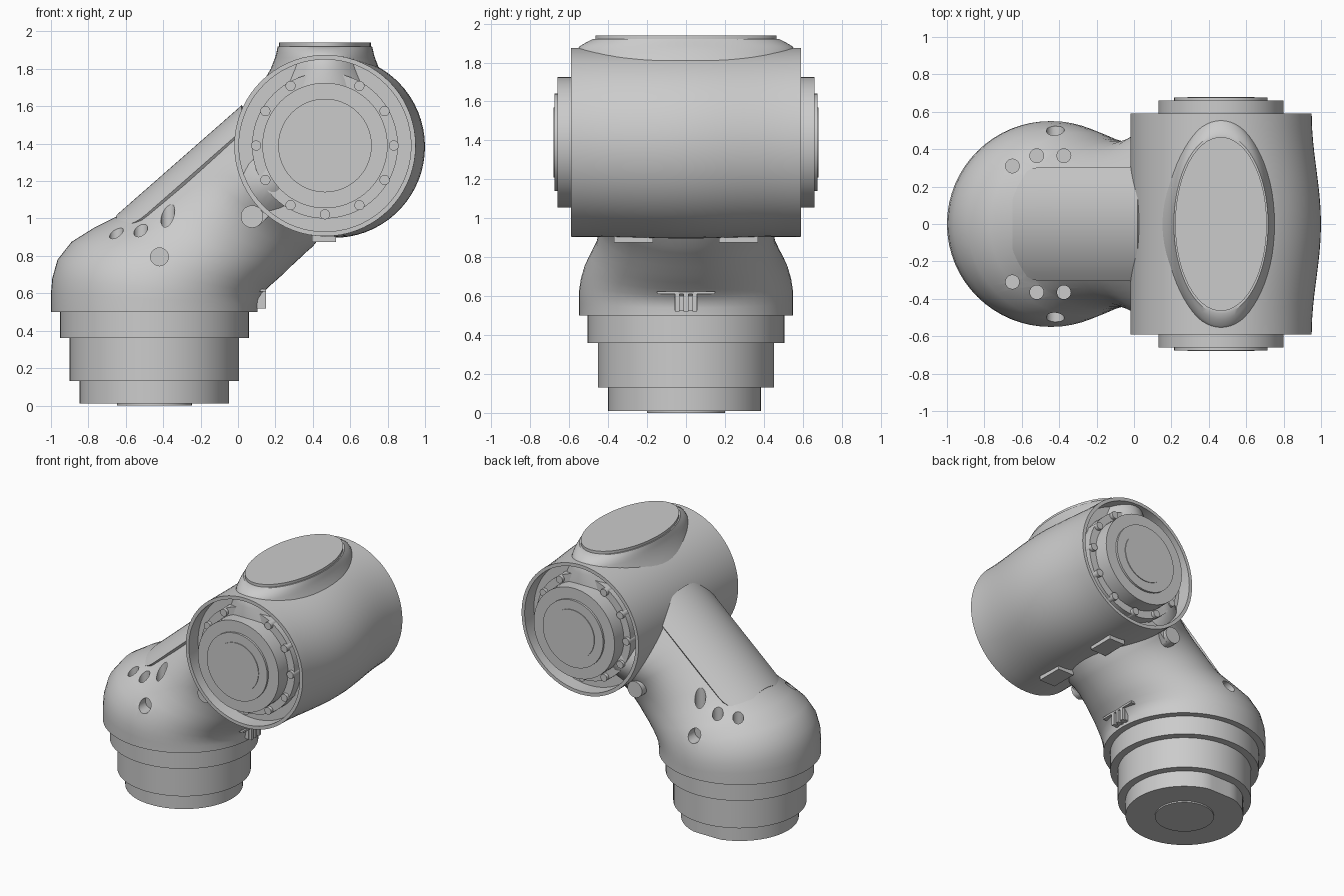
import bpy, bmesh, math
from mathutils import Vector

if "Cube" in bpy.data.objects:
    bpy.data.objects.remove(bpy.data.objects["Cube"])

HX, HZ = 0.465, 1.39      # head axis (runs along y)
BX = -0.447               # base axis (runs along z)


def make(name, bm):
    bmesh.ops.recalc_face_normals(bm, faces=bm.faces[:])
    me = bpy.data.meshes.new(name)
    bm.to_mesh(me)
    bm.free()
    ob = bpy.data.objects.new(name, me)
    bpy.context.collection.objects.link(ob)
    return ob


def loft(name, rings, bm=None):
    """Skin a list of closed rings and cap both ends."""
    own = bm is None
    bm = bm or bmesh.new()
    vs = [[bm.verts.new(p) for p in r] for r in rings]
    n = len(vs[0])
    for a, b in zip(vs, vs[1:]):
        for i in range(n):
            j = (i + 1) % n
            bm.faces.new((a[i], a[j], b[j], b[i]))
    bm.faces.new(vs[0])
    bm.faces.new(vs[-1])
    return make(name, bm) if own else bm


def ellipse_z(x, z, rx, ry, n=64):
    return [(x + rx * math.cos(2 * math.pi * i / n),
             ry * math.sin(2 * math.pi * i / n), z) for i in range(n)]


def circle_y(x, y, z, r, n=64, bulge=0.0):
    pts = []
    for i in range(n):
        a = 2 * math.pi * i / n
        rr = r + bulge * max(0, math.cos(a + 0.12))
        pts.append((x + rr * math.cos(a), y, z + rr * math.sin(a)))
    return pts


def rods_y(name, items, n=20):
    """Several y-direction cylinders (x, y0, y1, z, r) in one mesh, on both sides."""
    bm = bmesh.new()
    for x, y0, y1, z, r in items:
        for s in (-1, 1):
            loft(name, [circle_y(x, s * y0, z, r, n), circle_y(x, s * y1, z, r, n)], bm)
    return make(name, bm)


def boxes(name, items):
    """Several boxes (centre, size, tilt about y) in one mesh."""
    bm = bmesh.new()
    for c, s, tilt in items:
        vs = bmesh.ops.create_cube(bm, size=1)["verts"]
        bmesh.ops.scale(bm, vec=s, verts=vs)
        for v in vs:
            x, y, z = v.co
            v.co = Vector((x * math.cos(tilt) - z * math.sin(tilt), y,
                           x * math.sin(tilt) + z * math.cos(tilt))) + Vector(c)
    return make(name, bm)


# stepped base plug, with a flat on the lowest step
base = loft("base_plug", [ellipse_z(BX, z, r, r) for z, r in
            [(0, .2), (.01, .2), (.01, .4), (.13, .4), (.13, .453), (.36, .453),
             (.36, .505), (.52, .505)]])
for v in base.data.vertices:
    if v.co.z < .14 and v.co.y > .385 and abs((v.co.xy - Vector((BX, 0))).length - .4) < .01:
        v.co.y = .385

# elbow body: upper point, lower point, half width, side flare towards the head
sections = [
    (-1, .5, .105, .5, .55, 0), (-1, .6, .105, .54, .55, 0),
    (-.993, .68, .11, .57, .55, 0), (-.965, .78, .13, .6, .54, 0),
    (-.89, .875, .165, .635, .52, 0), (-.77, .95, .205, .67, .49, 0),
    (-.62, 1.025, .25, .71, .46, 0), (-.5, 1.132, .29, .75, .445, 0),
    (-.38, 1.237, .33, .787, .435, .01), (-.29, 1.316, .365, .82, .435, .035),
    (-.22, 1.377, .4, .85, .435, .08), (-.12, 1.465, .44, .9, .435, .13),
    (0, 1.57, .5, .97, .435, .14), (.12, 1.66, .55, 1.05, .435, .14)]
rings = []
for ax, az, bx, bz, w, f in sections:
    ring = []
    for i in range(64):
        a = 2 * math.pi * i / 64
        c, s = math.cos(a), math.sin(a)
        ring.append(((ax + bx) / 2 + (ax - bx) / 2 * c, w * s + f * s ** 7,
                     (az + bz) / 2 + (az - bz) / 2 * c))
    rings.append(ring)
body = loft("elbow_body", rings)

# screw holes: three vertical and one sideways on each flank
bm = bmesh.new()
for s in (-1, 1):
    for x, y, z in [(-.65, .31, .84), (-.52, .365, .84), (-.375, .365, .88)]:
        lo = [(px, py + s * y, pz) for px, py, pz in ellipse_z(x, z, .037, .037, 20)]
        loft("", [lo, [(p[0], p[1], 1.4) for p in lo]], bm)
    loft("", [circle_y(-.42, s * .43, .795, .048, 20), circle_y(-.42, s * .8, .795, .048, 20)], bm)
cutter = make("hole_cutter", bm)
cutter.hide_render = True
mod = body.modifiers.new("holes", "BOOLEAN")
mod.operation, mod.solver, mod.object = "DIFFERENCE", "EXACT", cutter
bpy.context.view_layer.objects.active = body
bpy.ops.object.modifier_apply(modifier="holes")
bpy.data.objects.remove(cutter)

# curved cover panel on the upper side of the arm
bm = bmesh.new()
x0, x1, w, rl, rr = -.65, .02, .305, .16, .05
xs = [x0 + rl * (1 - math.cos(t * math.pi / 16)) for t in range(9)]
xs += [x0 + rl + (x1 - rr - x0 - rl) * t / 6 for t in range(1, 7)]
xs += [x1 - rr + rr * math.sin(t * math.pi / 12) for t in range(1, 7)]
rows = []
for x in xs:
    h = w
    if x < x0 + rl:
        h = w - rl + math.sqrt(max(0, rl ** 2 - (x0 + rl - x) ** 2))
    elif x > x1 - rr:
        h = w - rr + math.sqrt(max(0, rr ** 2 - (x - x1 + rr) ** 2))
    row = []
    for k in range(17):
        y = h * (k / 8 - 1)
        drop = .506 - math.sqrt(.506 ** 2 - y * y)
        row.append(bm.verts.new((x, y, 1.588 + .877 * x - 1.325 * drop)))
    rows.append(row)
for a, b in zip(rows, rows[1:]):
    for k in range(16):
        bm.faces.new((a[k], b[k], b[k + 1], a[k + 1]))
panel = make("arm_cover_panel", bm)
mod = panel.modifiers.new("thickness", "SOLIDIFY")
mod.thickness, mod.offset = .05, -1 if panel.data.polygons[0].normal.z > 0 else 1
bpy.context.view_layer.objects.active = panel
bpy.ops.object.modifier_apply(modifier="thickness")

# head barrel: recessed ends with stepped hubs, belly bulging to +x
side = [(.68, .001), (.68, .18), (.675, .18), (.675, .25), (.66, .25), (.66, .335),
        (.55, .335), (.55, .39), (.48, .39), (.48, .46), (.59, .46), (.59, .485)]
barrel = [(.59 - 1.18 * t / 16, .485) for t in range(1, 16)]
profile = [(-y, r) for y, r in side] + [(-y, r) for y, r in barrel] + side[::-1]
loft("head_barrel", [
    circle_y(HX, y, HZ, r, 72,
             .05 * math.cos(math.pi * y / 1.18) ** 2 if abs(y) < .585 and r > .48 else 0)
    for y, r in profile])

# oval flange on top of the head, flaring into the barrel
loft("top_oval_flange", [ellipse_z(HX, z, rx, ry) for z, rx, ry in
     [(1.65, .38, .588), (1.74, .325, .583), (1.80, .29, .575), (1.86, .267, .565),
      (1.885, .26, .545), (1.905, .256, .51), (1.92, .252, .48), (1.92, .245, .465),
      (1.94, .245, .465)]])

# ring of end screws, and the lug under each end of the head
rods_y("end_screws", [(HX + .368 * math.cos(math.pi * i / 6), .48, .575,
                       HZ + .368 * math.sin(math.pi * i / 6), .027) for i in range(12)])
rods_y("rim_lugs", [(.075, .3, .5, 1.01, .06)], 28)
boxes("lug_webs", [((.13, s * .39, 1.05), (.16, .16, .1), math.radians(45)) for s in (-1, 1)])

# ribbed catch at the foot of the elbow and pads below the head
boxes("rear_catch", [((.09, y, .57), (.12, .024, .1), 0) for y in (-.045, 0, .045)]
      + [((.07, 0, .57), (.12, .12, .09), 0), ((.08, 0, .617), (.14, .3, .014), 0)])
boxes("underside_pads", [((.46, s * .27, .9), (.13, .2, .05), 0) for s in (-1, 1)])

# crisp edges, smooth curves
for ob in bpy.context.scene.objects:
    ob.select_set(ob.type == "MESH")
bpy.context.view_layer.objects.active = body
bpy.ops.object.shade_smooth_by_angle(angle=math.radians(30))
